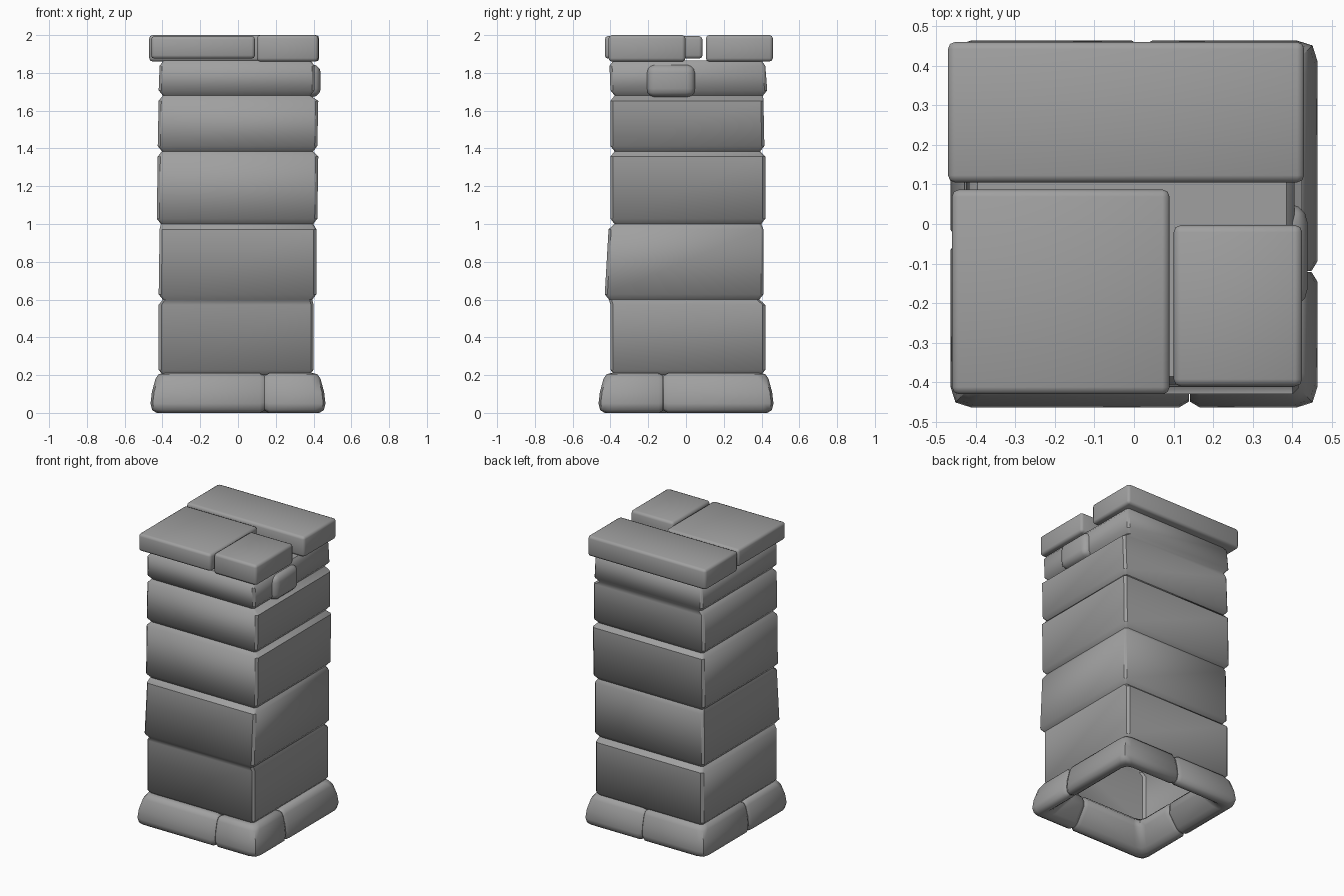
import bpy, bmesh, math

if "Cube" in bpy.data.objects:
    bpy.data.objects.remove(bpy.data.objects["Cube"])

# Dark grey stone
stone = bpy.data.materials.new("stone")
stone.diffuse_color = (.35, .35, .35, 1)
stone.use_nodes = True
stone.node_tree.nodes["Principled BSDF"].inputs["Base Color"].default_value = stone.diffuse_color


def make_object(name, bm, angle=35):
    bmesh.ops.recalc_face_normals(bm, faces=bm.faces)
    mesh = bpy.data.meshes.new(name)
    bm.to_mesh(mesh)
    bm.free()
    mesh.materials.append(stone)
    ob = bpy.data.objects.new(name, mesh)
    bpy.context.collection.objects.link(ob)
    bpy.ops.object.select_all(action='DESELECT')
    bpy.context.view_layer.objects.active = ob
    ob.select_set(True)
    bpy.ops.object.shade_smooth_by_angle(angle=math.radians(angle))
    return ob


def bridge(bm, loops):
    """Skin a row of closed vertex loops."""
    for a, b in zip(loops, loops[1:]):
        n = len(a)
        for i in range(n):
            j = (i + 1) % n
            bm.faces.new((a[i], a[j], b[j], b[i]))


def ring(bm, z, x0, x1, y0, y1, inset=0.0, c=.014):
    x0, x1, y0, y1 = x0 + inset, x1 - inset, y0 + inset, y1 - inset
    pts = [(x0 + c, y0), (x1 - c, y0), (x1, y0 + c), (x1, y1 - c),
           (x1 - c, y1), (x0 + c, y1), (x0, y1 - c), (x0, y0 + c)]
    return [bm.verts.new((x, y, z)) for x, y in pts]


def slab(name, x0, x1, y0, y1, z0, z1, bevel=0.018, segments=2):
    bm = bmesh.new()
    bmesh.ops.create_cube(bm, size=1)
    for v in bm.verts:
        v.co = (x1 if v.co.x > 0 else x0,
                y1 if v.co.y > 0 else y0,
                z1 if v.co.z > 0 else z0)
    bmesh.ops.bevel(bm, geom=bm.edges[:], offset=bevel, segments=segments,
                    profile=0.5, affect='EDGES')
    return make_object(name, bm, 50)


# Shaft: stacked courses with pinched joints, hollow and open underneath
# Each course: z0, z1, lower (x0, x1, y0, y1), upper (x0, x1, y0, y1)
courses = [
    (0.20, 0.60, (-.42, .40, -.40, .42), (-.42, .40, -.40, .42)),
    (0.60, 1.00, (-.42, .415, -.43, .41), (-.415, .415, -.41, .41)),
    (1.00, 1.385, (-.43, .42, -.40, .42), (-.425, .425, -.40, .42)),
    (1.385, 1.68, (-.425, .42, -.40, .415), (-.42, .425, -.40, .41)),
    (1.68, 1.865, (-.42, .405, -.40, .43), (-.415, .405, -.405, .42)),
]
bm = bmesh.new()
loops = []
for z0, z1, lo, hi in courses:
    loops.append(ring(bm, z0, *lo, inset=.022))
    loops.append(ring(bm, z0 + .028, *lo))
    loops.append(ring(bm, z1 - .028, *hi))
loops.append(ring(bm, 1.865, *courses[-1][3], inset=.02))
bridge(bm, loops)
bm.faces.new(loops[-1])
make_object("shaft_courses", bm, 43)

# Small stone bulging from the right side of the upper course
slab("side_stone", .33, .438, -.21, .05, 1.672, 1.845, .045, 3)

# Base: four L-shaped corner stones, undercut towards the open middle
profile = [(.40, .005), (.43, .0), (.455, .015), (.463, .05), (.456, .11),
           (.437, .18), (.42, .205), (.40, .21), (.34, .205), (.305, .17),
           (.305, .12), (.375, .025)]
seam_x = {-1: .14, 1: .02}
seam_y = {1: -.12, -1: -.04}
for sx in (-1, 1):
    for sy in (-1, 1):
        bm = bmesh.new()
        a, b = seam_x[sy], seam_y[sx]

        def section(place, shrink=1.0):
            out = []
            for d, z in profile:
                d = .39 + (d - .39) * shrink
                z = .10 + (z - .10) * (1 - (1 - shrink) * .6)
                out.append(bm.verts.new((*place(d), z)))
            return out

        stones = [
            section(lambda d: (a + sx * .001, sy * d), .8),
            section(lambda d: (a + sx * .025, sy * d)),
            section(lambda d: (sx * (d - .05), sy * d)),
            section(lambda d: (sx * (d - .012), sy * (d - .012))),
            section(lambda d: (sx * d, sy * (d - .05))),
            section(lambda d: (sx * d, b + sy * .025)),
            section(lambda d: (sx * d, b + sy * .001), .8),
        ]
        bridge(bm, stones)
        bm.faces.new(stones[0])
        bm.faces.new(stones[-1])
        side = ("back" if sy > 0 else "front") + ("_right" if sx > 0 else "_left")
        make_object("base_stone_" + side, bm, 50)

# Cap slabs
slab("cap_slab_back", -.47, .43, .105, .46, 1.86, 2.0)
slab("cap_slab_front_left", -.46, .09, -.43, .087, 1.875, 1.995)
slab("cap_slab_front_right", .10, .425, -.41, -.003, 1.86, 2.0)
